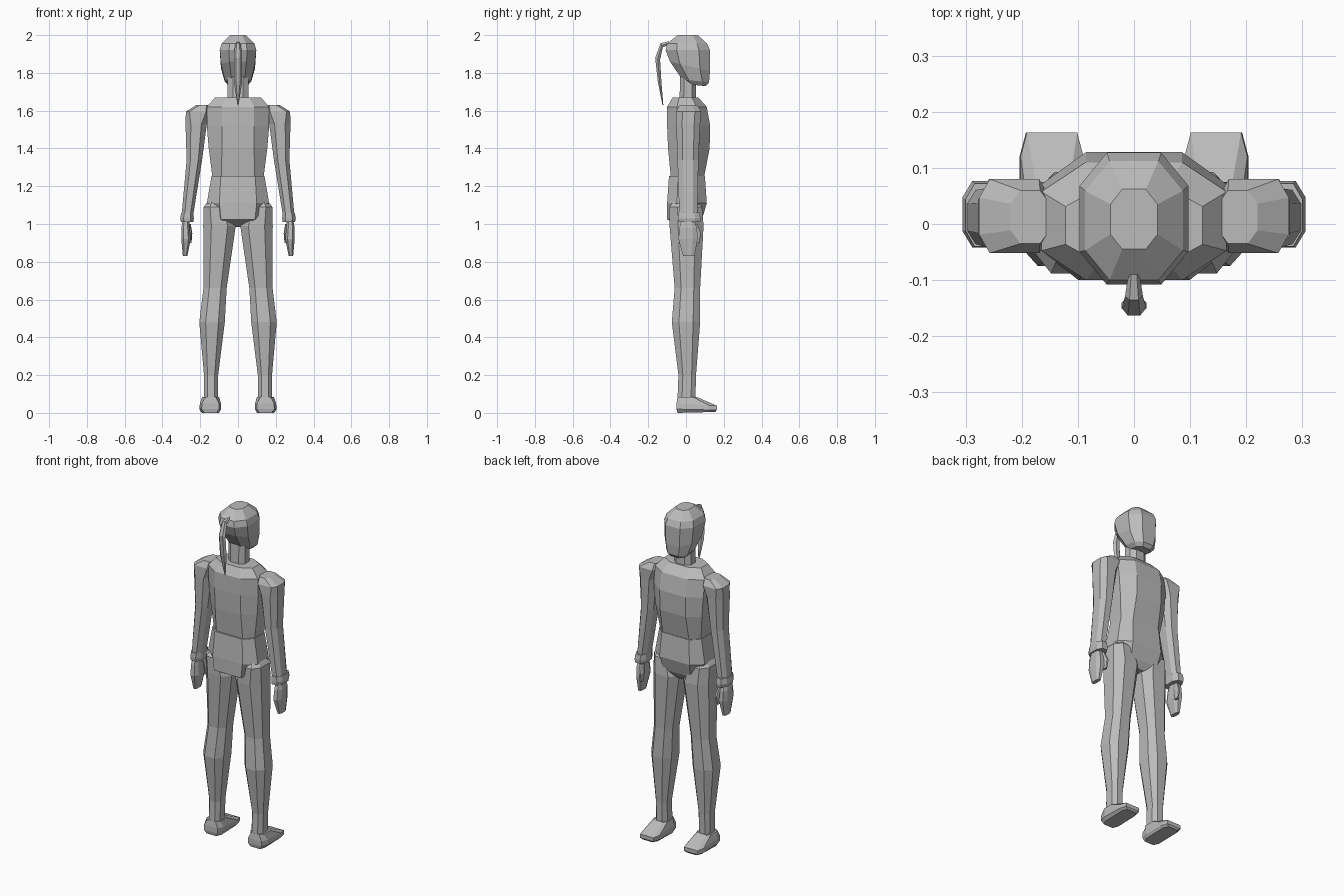
import bpy, bmesh

cube = bpy.data.objects.get("Cube")
if cube:
    bpy.data.objects.remove(cube, do_unlink=True)

grey = bpy.data.materials.new("plain grey")
grey.use_nodes = True
COLOUR = (0.5, 0.5, 0.5, 1)
grey.diffuse_color = COLOUR
grey.node_tree.nodes["Principled BSDF"].inputs["Base Color"].default_value = COLOUR


def octagon(x0, x1, y0, y1, zb, zf=None, kx=0.5, ky=0.5):
    """Eight-sided section; zb and zf are heights at the y0 and y1 ends."""
    zf = zb if zf is None else zf
    cx, cy, hx, hy = (x0 + x1) / 2, (y0 + y1) / 2, (x1 - x0) / 2, (y1 - y0) / 2
    signs = [(kx, -1), (1, -ky), (1, ky), (kx, 1), (-kx, 1), (-1, ky), (-1, -ky), (-kx, -1)]
    return [(cx + u * hx, cy + v * hy, zb + (zf - zb) * (v + 1) / 2) for u, v in signs]


def loft(name, rings, mirrored=False):
    """Skin a stack of sections, cap both ends, and add a mirrored twin."""
    for side, label in ((1, "left_"), (-1, "right_")) if mirrored else ((1, ""),):
        bm = bmesh.new()
        loops = [[bm.verts.new((side * x, y, z)) for x, y, z in ring] for ring in rings]
        n = len(loops[0])
        for a, b in zip(loops, loops[1:]):
            for i in range(n):
                j = (i + 1) % n
                bm.faces.new((a[i], a[j], b[j], b[i]))
        bm.faces.new(loops[0])
        bm.faces.new(loops[-1])
        bmesh.ops.recalc_face_normals(bm, faces=bm.faces)
        mesh = bpy.data.meshes.new(label + name)
        bm.to_mesh(mesh)
        bm.free()
        mesh.materials.append(grey)
        bpy.context.collection.objects.link(bpy.data.objects.new(label + name, mesh))


def centred(w, y0, y1, zb, zf=None, **k):
    return octagon(-w, w, y0, y1, zb, zf, **k)


# Head and neck
loft("head", [
    centred(.05, .005, .105, 1.74, 1.73),
    centred(.07, -.02, .122, 1.765, 1.75),
    centred(.09, -.085, .127, 1.86, 1.81),
    centred(.097, -.108, .127, 1.92),
    centred(.087, -.1, .112, 1.955),
    centred(.042, -.045, .062, 2)])
loft("neck", [centred(.055, -.035, .055, 1.64), centred(.055, -.03, .05, 1.8)])

# Ponytail, bent out and down from the back of the head
tail = []
for w, outer, inner in ((.01, (-.09, 1.967), (-.09, 1.95)),
                        (.016, (-.135, 1.957), (-.123, 1.935)),
                        (.022, (-.163, 1.88), (-.137, 1.87)),
                        (.022, (-.15, 1.76), (-.13, 1.75)),
                        (.003, (-.125, 1.63), (-.12, 1.63))):
    mid = [(p + q) / 2 for p, q in zip(outer, inner)]
    tail.append([(w / 2, *outer), (w, *mid), (w / 2, *inner),
                 (-w / 2, *inner), (-w, *mid), (-w / 2, *outer)])
loft("ponytail", tail)

# Torso and pelvis
loft("torso", [
    centred(.135, -.08, .095, 1.245, kx=.65),
    centred(.155, -.095, .125, 1.4, kx=.55),
    centred(.165, -.1, .128, 1.52, kx=.52),
    centred(.165, -.1, .11, 1.62, kx=.52),
    centred(.122, -.07, .065, 1.67)])
loft("pelvis", [
    centred(.03, -.03, .06, .985),
    centred(.1, -.1, .085, 1.025, kx=.9),
    centred(.165, -.1, .11, 1.11, kx=.6),
    centred(.14, -.09, .1, 1.255, kx=.65)])

# Legs and feet
loft("leg", [
    octagon(.105, .18, -.045, .05, .07),
    octagon(.105, .18, -.04, .053, .2),
    octagon(.07, .205, -.075, .075, .48),
    octagon(.06, .183, -.06, .075, .66),
    octagon(.012, .184, -.087, .093, .99),
    octagon(.045, .182, -.088, .085, 1.09),
    octagon(.09, .145, -.05, .04, 1.14)], True)
loft("foot", [
    octagon(.1, .19, -.045, .155, 0, .005, .7, .7),
    octagon(.09, .204, -.05, .163, .02, .015, .8, .6),
    octagon(.09, .202, -.05, .163, .05, .038, .8, .6),
    octagon(.1, .19, -.045, .055, .085, .085, .6, .6)], True)

# Arms, cuffs, hands and thumbs
loft("arm", [
    octagon(.24, .3, -.035, .06, 1.03),
    octagon(.19, .272, -.045, .066, 1.34),
    octagon(.165, .278, -.052, .075, 1.53),
    octagon(.15, .276, -.052, .08, 1.595, kx=.7),
    octagon(.15, .22, -.035, .06, 1.63)], True)
loft("cuff", [
    octagon(.236, .302, -.04, .075, 1.01),
    octagon(.234, .306, -.042, .077, 1.03),
    octagon(.236, .3, -.04, .072, 1.06)], True)
loft("hand", [
    octagon(.268, .292, -.015, .045, .83),
    octagon(.25, .3, -.04, .062, .92),
    octagon(.255, .3, -.035, .058, .98),
    octagon(.258, .29, -.02, .04, 1.03)], True)
loft("thumb", [
    octagon(.246, .262, .045, .07, .9),
    octagon(.242, .264, .04, .08, .95),
    octagon(.25, .27, .03, .06, 1.0)], True)
